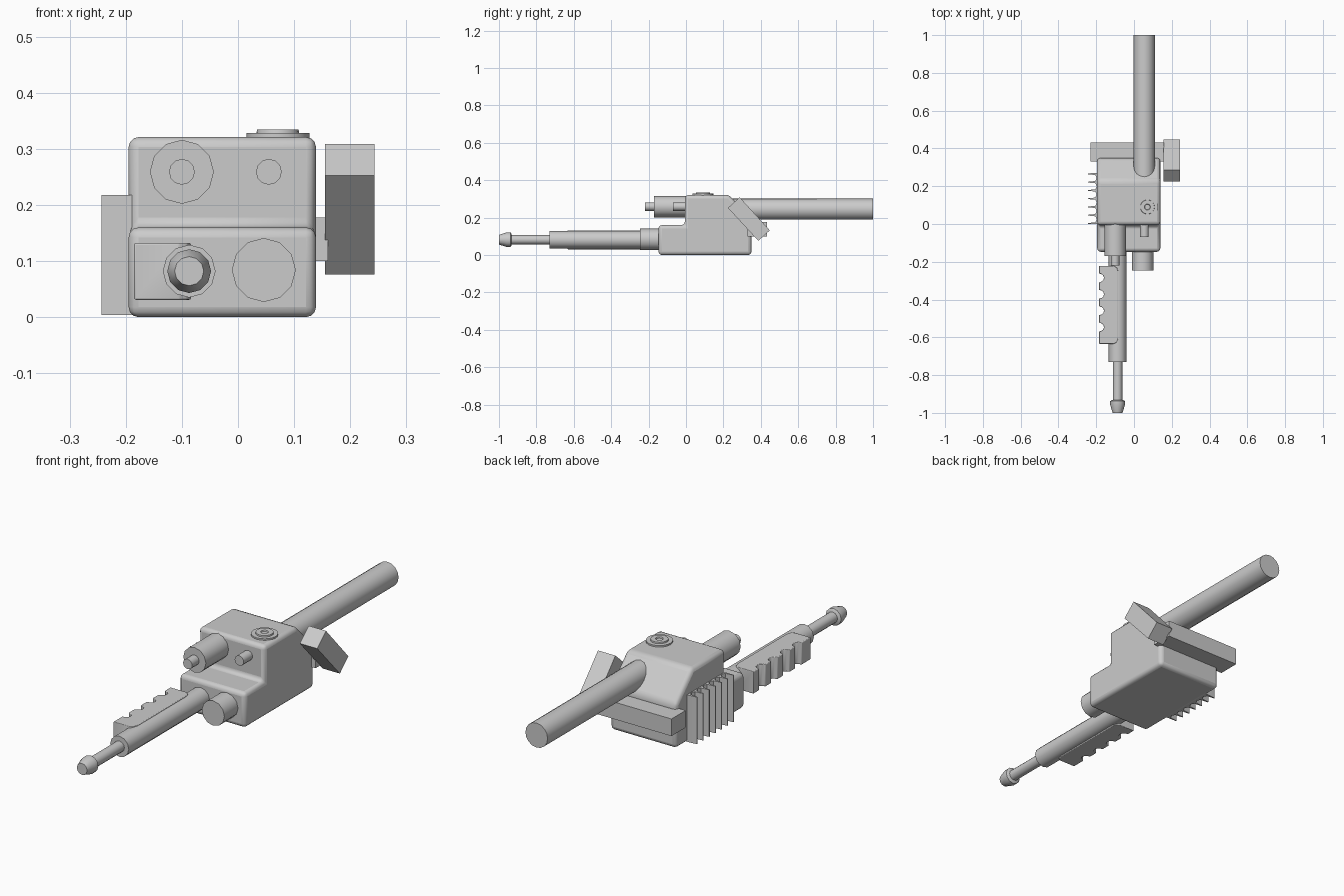
import bpy, bmesh, math
from mathutils import Vector

if "Cube" in bpy.data.objects:
    bpy.data.objects.remove(bpy.data.objects["Cube"])


def finish(name, bm, bevel=0.0, segments=3):
    bmesh.ops.recalc_face_normals(bm, faces=bm.faces)
    me = bpy.data.meshes.new(name)
    bm.to_mesh(me)
    bm.free()
    ob = bpy.data.objects.new(name, me)
    bpy.context.collection.objects.link(ob)
    bpy.ops.object.select_all(action='DESELECT')
    ob.select_set(True)
    bpy.context.view_layer.objects.active = ob
    bpy.ops.object.shade_smooth_by_angle(angle=math.radians(35))
    if bevel:
        mod = ob.modifiers.new("Bevel", 'BEVEL')
        mod.width, mod.segments = bevel, segments
        mod.limit_method, mod.angle_limit = 'ANGLE', math.radians(30)
    return ob


def prism(name, outline, a, b, axis, bevel=0.0):
    """Extrude a 2D outline from a to b: axis 'X' takes (y, z), axis 'Z' takes (x, y)."""
    bm = bmesh.new()
    put = (lambda p, t: (t, p[0], p[1])) if axis == 'X' else (lambda p, t: (p[0], p[1], t))
    face = bm.faces.new([bm.verts.new(put(p, a)) for p in outline])
    new = bmesh.ops.extrude_face_region(bm, geom=[face])["geom"]
    shift = Vector((b - a, 0, 0)) if axis == 'X' else Vector((0, 0, b - a))
    bmesh.ops.translate(bm, vec=shift, verts=[v for v in new if isinstance(v, bmesh.types.BMVert)])
    return finish(name, bm, bevel)


def lathe(name, profile, c, axis='Y', sides=12):
    """Turned part from (position, radius) steps. c is (x, z) for axis Y, (x, y) for axis Z."""
    bm = bmesh.new()
    rings = []
    for t, r in profile:
        ring = []
        for i in range(sides):
            a = math.tau * i / sides
            u, w = c[0] + r * math.sin(a), c[1] + r * math.cos(a)
            ring.append(bm.verts.new((u, t, w) if axis == 'Y' else (u, w, t)))
        rings.append(ring)
    for p, q in zip(rings, rings[1:]):
        for i in range(sides):
            j = (i + 1) % sides
            bm.faces.new((p[i], p[j], q[j], q[i]))
    bm.faces.new(rings[0])
    bm.faces.new(rings[-1])
    return finish(name, bm)


# Main stepped housing with sloped back
prism("housing", [(-0.147, 0), (0.35, 0), (0.35, 0.2), (0.23, 0.321), (-0.006, 0.321),
                  (-0.006, 0.16), (-0.147, 0.16)], -0.195, 0.139, 'X', bevel=0.018)

# Long rear tube
lathe("rear_tube", [(0.2, 0.056), (1.0, 0.056)], (0.054, 0.245), sides=16)

# Barrel, thin rod and tapered nozzle
B = (-0.087, 0.082)
lathe("barrel", [(-0.12, 0.047), (-0.73, 0.047)], B)
lathe("barrel_rod", [(-0.70, 0.025), (-0.95, 0.025)], B)
lathe("nozzle", [(-0.932, 0.030), (-0.938, 0.039), (-0.958, 0.039), (-1.0, 0.026)], B)

# Front plugs
lathe("upper_plug", [(0.02, 0.057), (-0.17, 0.057)], (-0.1, 0.259))
lathe("upper_plug_tip", [(-0.15, 0.023), (-0.22, 0.023)], (-0.1, 0.259))
lathe("small_pin", [(0.02, 0.023), (-0.07, 0.023)], (0.055, 0.259))
lathe("lower_plug", [(-0.12, 0.057), (-0.245, 0.057)], (0.046, 0.084))

# Round cap on top with a recessed centre
lathe("top_cap", [(0.31, 0.056), (0.328, 0.056), (0.328, 0.038), (0.334, 0.037),
                  (0.334, 0.016), (0.329, 0.014)], (0.071, 0.09), 'Z', 20)

# Side grip with scalloped finger notches
grip = [(-0.185, -0.222)]
for k in range(4):
    y = -0.285 - 0.087 * k
    for i in range(7):
        a = math.pi * i / 6
        grip.append((-0.185 + 0.026 * math.sin(a), y + 0.023 * math.cos(a)))
grip += [(-0.185, -0.634), (-0.105, -0.634), (-0.09, -0.625), (-0.084, -0.605),
         (-0.084, -0.25), (-0.09, -0.232), (-0.105, -0.222)]
prism("side_grip", grip, 0.031, 0.132, 'Z', bevel=0.003)

# Cooling fins on the left side
fins = [(-0.18, 0.27), (-0.18, 0.0)]
for k in range(7):
    y = 0.003 + 0.0437 * k
    fins += [(-0.205, y - 0.006 if k else 0.0), (-0.243, y - 0.002), (-0.243, y + 0.002),
             (-0.205, y + 0.006)]
    if k < 6:
        fins.append((-0.197, y + 0.022))
prism("cooling_fins", fins, 0.004, 0.218, 'Z')

# Rear crossbar and tilted side block
prism("rear_crossbar", [(0.33, 0.1), (0.432, 0.1), (0.432, 0.178), (0.33, 0.178)],
      -0.229, 0.16, 'X')
prism("tilted_block", [(0.224, 0.252), (0.287, 0.309), (0.448, 0.132), (0.387, 0.076)],
      0.155, 0.243, 'X')
